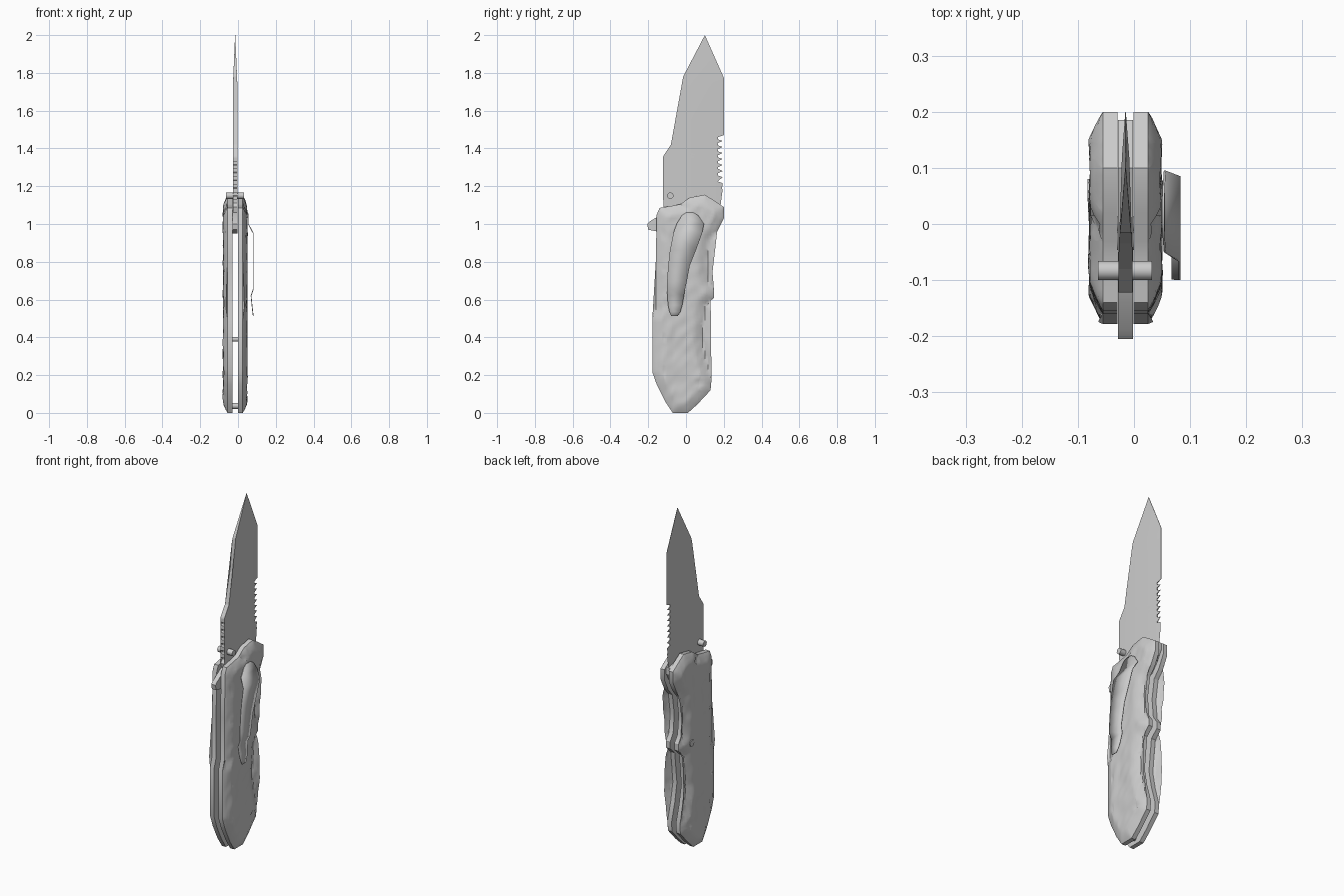
import bpy, bmesh, math
from mathutils import Vector, noise

cube = bpy.data.objects.get("Cube")
if cube:
    bpy.data.objects.remove(cube)

MID = -0.015          # x of the blade plane
GAP = 0.014           # half the gap between the handle slabs
LINER = 0.026         # thickness of each liner

steel = bpy.data.materials.new("plain_grey")
steel.use_nodes = True
steel.diffuse_color = (0.6, 0.6, 0.6, 1)
steel.node_tree.nodes["Principled BSDF"].inputs["Base Color"].default_value = (0.6, 0.6, 0.6, 1)


def finish(name, bm, angle=30):
    bmesh.ops.recalc_face_normals(bm, faces=bm.faces[:])
    mesh = bpy.data.meshes.new(name)
    bm.to_mesh(mesh)
    bm.free()
    mesh.materials.append(steel)
    ob = bpy.data.objects.new(name, mesh)
    bpy.context.collection.objects.link(ob)
    bpy.ops.object.select_all(action='DESELECT')
    ob.select_set(True)
    bpy.context.view_layer.objects.active = ob
    bpy.ops.object.shade_smooth_by_angle(angle=math.radians(angle))
    return ob


def sheet(points, x=0.0):
    bm = bmesh.new()
    bm.faces.new([bm.verts.new((x, y, z)) for y, z in points])
    bmesh.ops.triangulate(bm, faces=bm.faces[:])
    return bm


def cut(bm, co, normal):
    bmesh.ops.bisect_plane(bm, geom=bm.verts[:] + bm.edges[:] + bm.faces[:],
                           dist=1e-5, plane_co=co, plane_no=normal)


def plate(name, points, x0, x1):
    bm = bmesh.new()
    face = bm.faces.new([bm.verts.new((x0, y, z)) for y, z in points])
    ext = bmesh.ops.extrude_face_region(bm, geom=[face])
    for v in ext["geom"]:
        if isinstance(v, bmesh.types.BMVert):
            v.co.x = x1
    if not face.is_valid or len([f for f in bm.faces if len(f.verts) == len(points)]) < 2:
        bm.faces.new([v for v in bm.verts if abs(v.co.x - x0) < 1e-6])
    bmesh.ops.triangulate(bm, faces=[f for f in bm.faces if len(f.verts) > 4])
    return finish(name, bm)


def pin(name, y, z, radius, x0, x1, sides=16):
    ring = [(y + radius * math.cos(a), z + radius * math.sin(a))
            for a in (2 * math.pi * i / sides for i in range(sides))]
    return plate(name, ring, x0, x1)


# Handle outline (y, z), anticlockwise from the butt
outline = [(-.07, 0), (.01, 0), (.06, .045), (.13, .12), (.135, .175), (.105, .28),
           (.085, .385), (.095, .48), (.105, .57), (.148, .61), (.148, .65), (.12, .69),
           (.11, .8), (.127, .915), (.165, .96), (.2, 1.03), (.2, 1.09), (.14, 1.13),
           (.1, 1.155), (.02, 1.14), (-.03, 1.105), (-.08, 1.095), (-.14, 1.085),
           (-.155, 1.05), (-.16, .8), (-.16, .555), (-.178, .5), (-.178, .215),
           (-.155, .15), (-.11, .06)]
segments = [(Vector(a), Vector(b)) for a, b in zip(outline, outline[1:] + outline[:1])]


def edge_distance(p):
    best = 9.0
    for a, b in segments:
        d = b - a
        t = max(0, min(1, (p - a).dot(d) / d.length_squared))
        best = min(best, (a + d * t - p).length)
    return best


dents = [Vector((0, 1.085)), Vector((.07, .16))]


def scale_height(p, side):
    ramp = min(1, edge_distance(p) / .05) ** .8
    # Diagonal, chipped-stone lumps
    lump = noise.noise(Vector((side * 5, (p.x - p.y * .6) * 22, (p.y + p.x * .5) * 11)))
    h = ramp * (.0235 + .0045 * lump)
    if any((p - d).length < .018 for d in dents):
        h -= .006
    if abs(p.x + .115) < .008 and (p.y - .02) % .18 < .04:
        h -= .004
    return max(h, 0)


# Two liners with carved scales on their outer sides
for side, label in ((1, "left"), (-1, "right")):
    inner = MID + side * GAP
    outer = inner + side * LINER
    plate(label + "_liner", outline, inner, outer)
    bm = sheet(outline)
    step = .0145
    for i in range(1, 80):
        cut(bm, (0, 0, i * step), (0, 0, 1))
    for i in range(-12, 14):
        cut(bm, (0, i * step, 0), (0, 1, 0))
    bmesh.ops.remove_doubles(bm, verts=bm.verts[:], dist=1e-4)
    for v in bm.verts:
        v.co.x = outer + side * scale_height(Vector((v.co.y, v.co.z)), side)
    # Keep every outward normal consistent on the open sheet
    scale = finish(label + "_scale", bm, 35)
    if scale.data.polygons[len(scale.data.polygons) // 2].normal.x * side < 0:
        scale.data.flip_normals()

# Blade outline: spine with thumb notches, point, edge with serrations
spine = [(-.1, 1.0), (-.12, 1.09)]
for i in range(6):
    z = 1.11 + i * .041
    spine += [(-.105, z), (-.105, z + .016), (-.122, z + .016), (-.122, z + .038)]
spine += [(-.12, 1.36), (-.08, 1.42), (-.035, 1.6), (-.015, 1.78), (.1, 2)]
edge = [(.2, 1.775), (.2, 1.47)]
for i in range(9):
    z = 1.46 - i * .032
    edge += [(.168, z), (.17, z - .012), (.194, z - .02)]
edge += [(.165, 1.17), (.18, 1.14), (.17, 1.0)]


def blade_half(y, z):
    if y < -.06:
        h = .0125
    elif y < .12:
        h = .0125 - .006 * (y + .06) / .18
    else:
        h = .0065 - .006 * min(1, (y - .12) / .08)
    return max(.0005, h * min(1, max(.08, (2 - z) / .25)))


bm = sheet(spine + edge)
for y in (-.06, .12):
    cut(bm, (0, y, 0), (0, 1, 0))
cut(bm, (0, 0, 1.75), (0, 0, 1))
bmesh.ops.recalc_face_normals(bm, faces=bm.faces[:])
dup = bmesh.ops.duplicate(bm, geom=bm.verts[:] + bm.edges[:] + bm.faces[:])
copied = {v for v in dup["geom"] if isinstance(v, bmesh.types.BMVert)}
for v in bm.verts:
    sign = 1 if v in copied else -1
    v.co.x = MID + sign * blade_half(v.co.y, v.co.z)
pairs = [(e, dup["edge_map"][e]) for e in bm.edges
         if e.is_boundary and e.verts[0] not in copied]
for e, other in pairs:
    a, b = e.verts
    bm.faces.new((a, b, dup["vert_map"][b], dup["vert_map"][a]))
finish("blade", bm, 3)

# Pivot block with the opening lever at its front
plate("blade_tang", [(-.15, .96), (-.1, .95), (.11, .95), (.15, 1.0), (.185, 1.06),
                     (.185, 1.1), (.1, 1.13), (-.1, 1.07), (-.14, 1.045), (-.19, 1.015),
                     (-.205, 1.0), (-.2, .97)], MID - .0135, MID + .0135)

# Thumb stud, frame pins and release button
pin("thumb_stud", -.083, 1.15, .017, MID - .049, MID + .047)
pin("middle_pin", 0, .39, .013, MID - GAP, MID + GAP)
pin("butt_spacer", -.03, .037, .016, MID - GAP, MID + GAP)
pin("release_button", .06, .63, .02, -.083, -.06, 8)

# Pocket clip: rows of z, front y, back y, x
rows = [(1.06, .0, .04, .052), (1.045, -.022, .065, .053), (1.0, -.05, .095, .055),
        (.95, -.067, .085, .081), (.86, -.085, .052, .081), (.78, -.094, .02, .081),
        (.7, -.1, .005, .081), (.655, -.1, -.005, .081), (.62, -.099, -.011, .069),
        (.57, -.095, -.02, .074), (.535, -.088, -.03, .078), (.512, -.078, -.045, .081)]
bm = bmesh.new()
strip = [[bm.verts.new((x, y, z)) for y in (a, b)] for z, a, b, x in rows]
for (a, b), (c, d) in zip(strip, strip[1:]):
    bm.faces.new((a, c, d, b))
clip = finish("pocket_clip", bm, 15)
solid = clip.modifiers.new("sheet_thickness", 'SOLIDIFY')
solid.thickness = .004
solid.offset = 0
